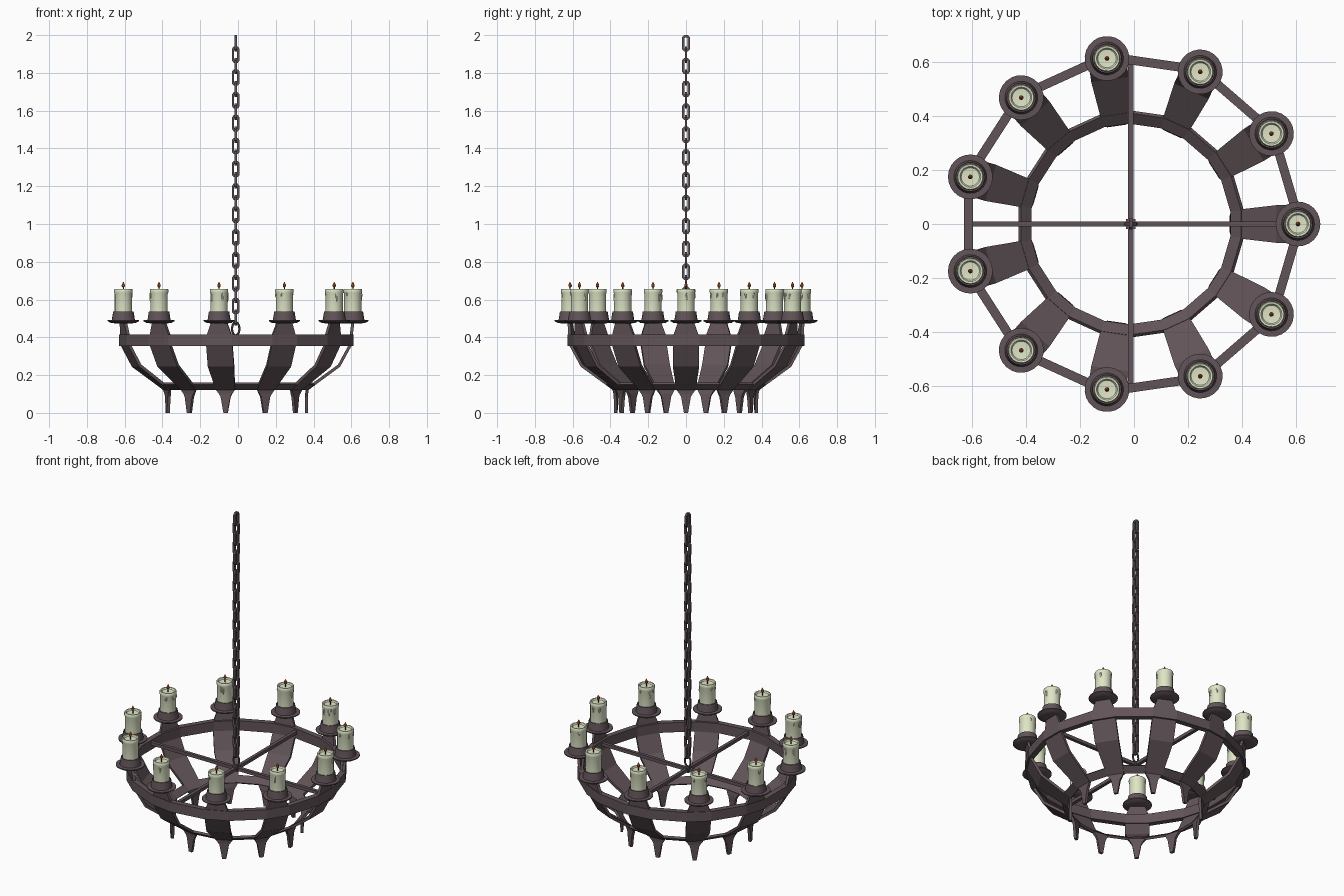
import bpy, bmesh, math, random
from mathutils import Matrix, Vector

if "Cube" in bpy.data.objects:
    bpy.data.objects.remove(bpy.data.objects["Cube"])

random.seed(3)
CX, N = -0.012, 11           # ring centre and number of arms
STEP = 2 * math.pi / N


def material(name, col):
    m = bpy.data.materials.new(name)
    m.diffuse_color = (*col, 1)
    m.use_nodes = True
    m.node_tree.nodes["Principled BSDF"].inputs["Base Color"].default_value = m.diffuse_color
    return m


IRON = material("iron", (0.12, 0.088, 0.097))
WAX = material("wax", (0.74, 0.79, 0.57))
FLAME = material("flame", (0.55, 0.13, 0.04))
WICK = material("wick", (0.04, 0.03, 0.03))


def finish(bm, name, mat, smooth=False):
    bmesh.ops.recalc_face_normals(bm, faces=bm.faces)
    me = bpy.data.meshes.new(name)
    bm.to_mesh(me)
    bm.free()
    ob = bpy.data.objects.new(name, me)
    bpy.context.collection.objects.link(ob)
    ob.location.x = CX
    me.materials.append(mat)
    if smooth:
        bpy.ops.object.select_all(action='DESELECT')
        ob.select_set(True)
        bpy.context.view_layer.objects.active = ob
        bpy.ops.object.shade_smooth_by_angle(angle=math.radians(35))
    return ob


def bridge(bm, rings, closed=False):
    """Skin a list of equal vertex loops; cap the ends when open."""
    n = len(rings[0])
    pairs = list(zip(rings, rings[1:] + rings[:1] if closed else rings[1:]))
    for a, b in pairs:
        for i in range(n):
            bm.faces.new((a[i], a[(i + 1) % n], b[(i + 1) % n], b[i]))
    if not closed:
        bm.faces.new(rings[0])
        bm.faces.new(rings[-1])


def strap(bm, pts, t, rot):
    """Bent flat bar: pts are (radius, height, half width), thickness t."""
    rings = []
    for i, (r, z, w) in enumerate(pts):
        p, q = pts[max(i - 1, 0)], pts[min(i + 1, len(pts) - 1)]
        d = Vector((q[0] - p[0], q[1] - p[1])).normalized() * t / 2
        corners = [(r + d.y, -w, z - d.x), (r + d.y, w, z - d.x),
                   (r - d.y, w, z + d.x), (r - d.y, -w, z + d.x)]
        rings.append([bm.verts.new(rot @ Vector(c)) for c in corners])
    bridge(bm, rings)


def lathe(bm, prof, seg, mat):
    """Closed solid of revolution from (radius, height) points."""
    rings = [[bm.verts.new(mat @ Vector((r * math.cos(a), r * math.sin(a), z)))
              for a in (2 * math.pi * k / seg for k in range(seg))] for r, z in prof]
    bridge(bm, rings)


def hoop(name, section, half):
    """22-sided hoop, flat across each arm; section is (radius, height, ...)."""
    bm = bmesh.new()
    rings = []
    for k in range(N):
        for s in (-1, 1):
            a = k * STEP + s * half
            rings.append([bm.verts.new((r * math.cos(a), r * math.sin(a), z)) for r, z in section])
    bridge(bm, rings, True)
    return finish(bm, name, IRON)


def box(bm, size, loc):
    bmesh.ops.create_cube(bm, size=1, matrix=Matrix.Translation(loc) @ Matrix.Diagonal((*size, 1)))


# Upper band and lower sloping hoop
hoop("upper_band", [(0.628, 0.355), (0.628, 0.415), (0.594, 0.415), (0.594, 0.355)], 0.112)
hoop("lower_hoop", [(0.382, 0.12), (0.422, 0.15), (0.412, 0.16), (0.372, 0.13)], 0.125)

# Curved arms with pointed drops below
ARM = [(0.375, 0.0, 0.011), (0.375, 0.085, 0.026), (0.375, 0.1, 0.034), (0.379, 0.125, 0.05),
       (0.4, 0.142, 0.053), (0.547, 0.25, 0.07), (0.607, 0.36, 0.07),
       (0.612, 0.413, 0.066), (0.62, 0.48, 0.042)]
bm = bmesh.new()
for k in range(N):
    strap(bm, ARM, 0.016, Matrix.Rotation(k * STEP, 4, 'Z'))
arms = finish(bm, "arms", IRON)
for v in arms.data.vertices:
    v.co.z = max(v.co.z, 0)

# Crossed bars carrying the chain
bm = bmesh.new()
box(bm, (1.2, 0.02, 0.02), (0, 0, 0.395))
box(bm, (0.02, 1.2, 0.02), (0, 0, 0.395))
box(bm, (0.036, 0.036, 0.028), (0, 0, 0.395))
finish(bm, "cross_bars", IRON)

# Candle dishes, candles, wicks and flames
DISH = [(0.045, 0.474), (0.066, 0.476), (0.083, 0.486), (0.083, 0.492), (0.061, 0.493),
        (0.054, 0.538), (0.049, 0.538), (0.047, 0.52)]
CANDLE = [(0.046, 0.515), (0.046, 0.63), (0.049, 0.638), (0.049, 0.652), (0.046, 0.657),
          (0.039, 0.656), (0.034, 0.648), (0.012, 0.646)]
dish, wax, wick, flame = (bmesh.new() for _ in range(4))
for k in range(N):
    m = Matrix.Rotation(k * STEP, 4, 'Z') @ Matrix.Translation((0.62, 0, 0))
    lathe(dish, DISH, 24, m)
    lathe(wax, CANDLE, 20, m)
    lathe(wick, [(0.003, 0.645), (0.003, 0.668)], 6, m)
    lathe(flame, [(0.003, 0.663), (0.009, 0.67), (0.009, 0.677), (0.005, 0.686), (0.001, 0.694)], 8, m)
    for _ in range(4):       # wax drips
        a, h = random.uniform(0, 6.28), random.uniform(0.012, 0.03)
        bmesh.ops.create_icosphere(
            wax, subdivisions=1, radius=1,
            matrix=m @ Matrix.Translation((0.045 * math.cos(a), 0.045 * math.sin(a), 0.642 - h))
            @ Matrix.Diagonal((0.006, 0.006, h, 1)))
finish(dish, "candle_dishes", IRON, True)
finish(wax, "candles", WAX, True)
finish(wick, "wicks", WICK)
finish(flame, "flames", FLAME, True)


def link(bm, outline, t, z, rot):
    """Chain link: square bar swept round a closed (x, z) outline."""
    rings = []
    for x, h in outline:
        d = Vector((x, h))
        n = Vector((math.copysign(t / 2, x), math.copysign(t / 2, h)))
        if abs(abs(x) - max(abs(o[0]) for o in outline)) < 1e-6:
            n.y *= 0.4
        else:
            n.x *= 0.4
        o, i = d + n, d - n
        cs = [(o.x, -t / 2, o.y), (o.x, t / 2, o.y), (i.x, t / 2, i.y), (i.x, -t / 2, i.y)]
        rings.append([bm.verts.new(rot @ Vector(c) + Vector((0, 0, z))) for c in cs])
    bridge(bm, rings, True)


# Chain of alternating bevelled links
W, H = 0.0145, 0.0365
OUT = [(W, -0.028), (W, 0.028), (0.008, H), (-0.008, H), (-W, 0.028), (-W, -0.028), (-0.008, -H), (0.008, -H)]
bm = bmesh.new()
for i in range(25):
    turn = Matrix.Rotation(math.pi / 2 if i % 2 == 0 else 0, 3, 'Z')
    link(bm, OUT, 0.013, 1.957 - i * 0.0605, turn)
finish(bm, "chain", IRON)

# Ring joining the chain to the bars
bm = bmesh.new()
rings = []
for k in range(12):
    a = 2 * math.pi * k / 12
    rings.append([bm.verts.new(((0.02 + 0.006 * math.cos(b)) * math.cos(a), 0.006 * math.sin(b),
                                0.445 + (0.035 + 0.006 * math.cos(b)) * math.sin(a)))
                  for b in (math.pi * j / 3 for j in range(6))])
bridge(bm, rings, True)
finish(bm, "hanging_ring", IRON, True)
